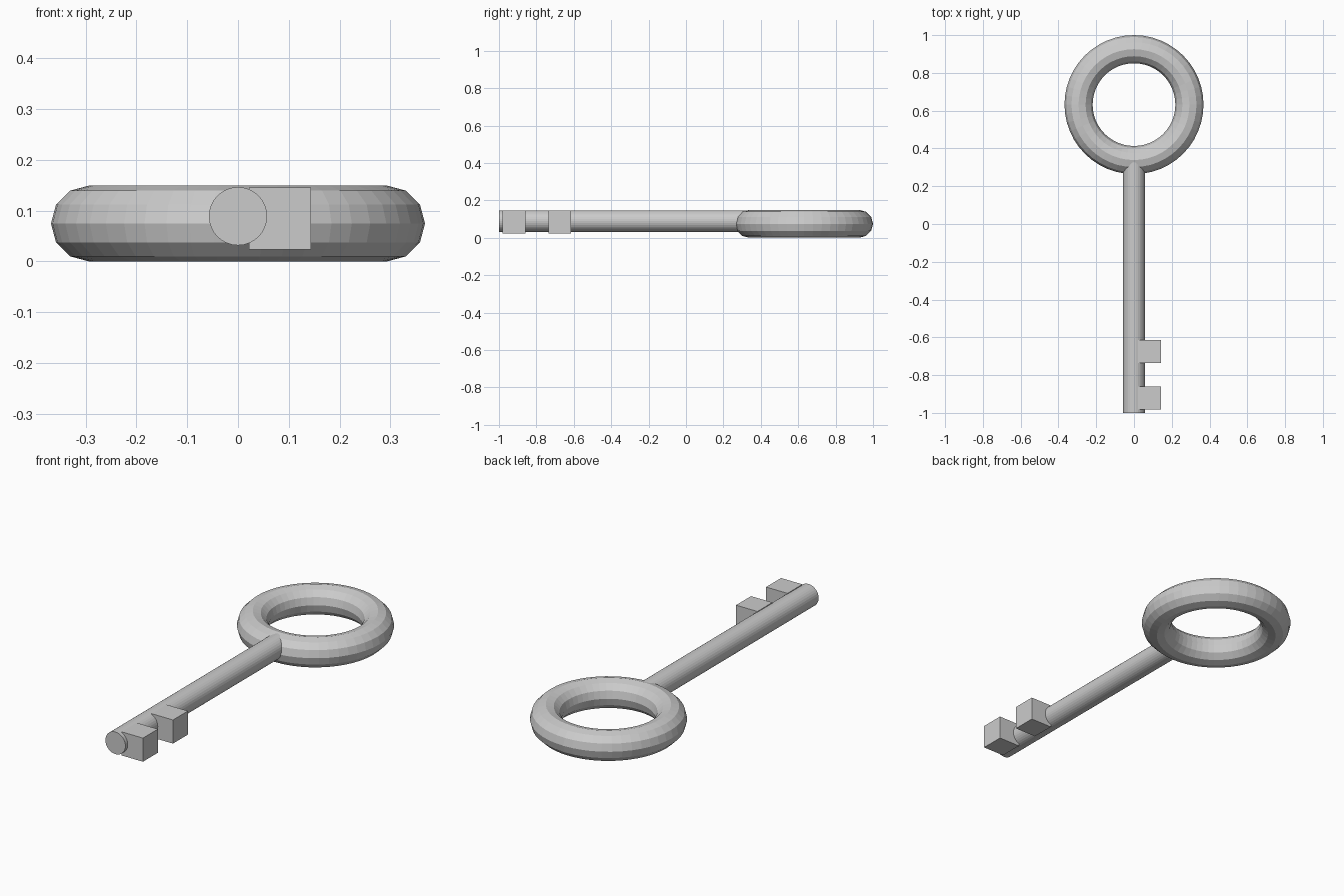
import bpy
from math import pi

if "Cube" in bpy.data.objects:
    bpy.data.objects.remove(bpy.data.objects["Cube"])

# Ring-shaped handle
bpy.ops.mesh.primitive_torus_add(
    major_radius=0.2935, minor_radius=0.0745,
    major_segments=48, minor_segments=12,
    location=(0, 0.632, 0.0745))
bpy.context.object.name = "handle_ring"

# Round shaft, its rear end buried in the ring
FRONT, REAR = -1.0, 0.34
bpy.ops.mesh.primitive_cylinder_add(
    vertices=32, radius=0.0573, depth=REAR - FRONT,
    location=(0, (FRONT + REAR) / 2, 0.0888), rotation=(pi / 2, 0, 0))
bpy.context.object.name = "shaft"

# Two cube teeth on the right side
for name, y in (("front_tooth", -0.92), ("rear_tooth", -0.675)):
    bpy.ops.mesh.primitive_cube_add(size=0.122, location=(0.083, y, 0.0845))
    bpy.context.object.name = name
